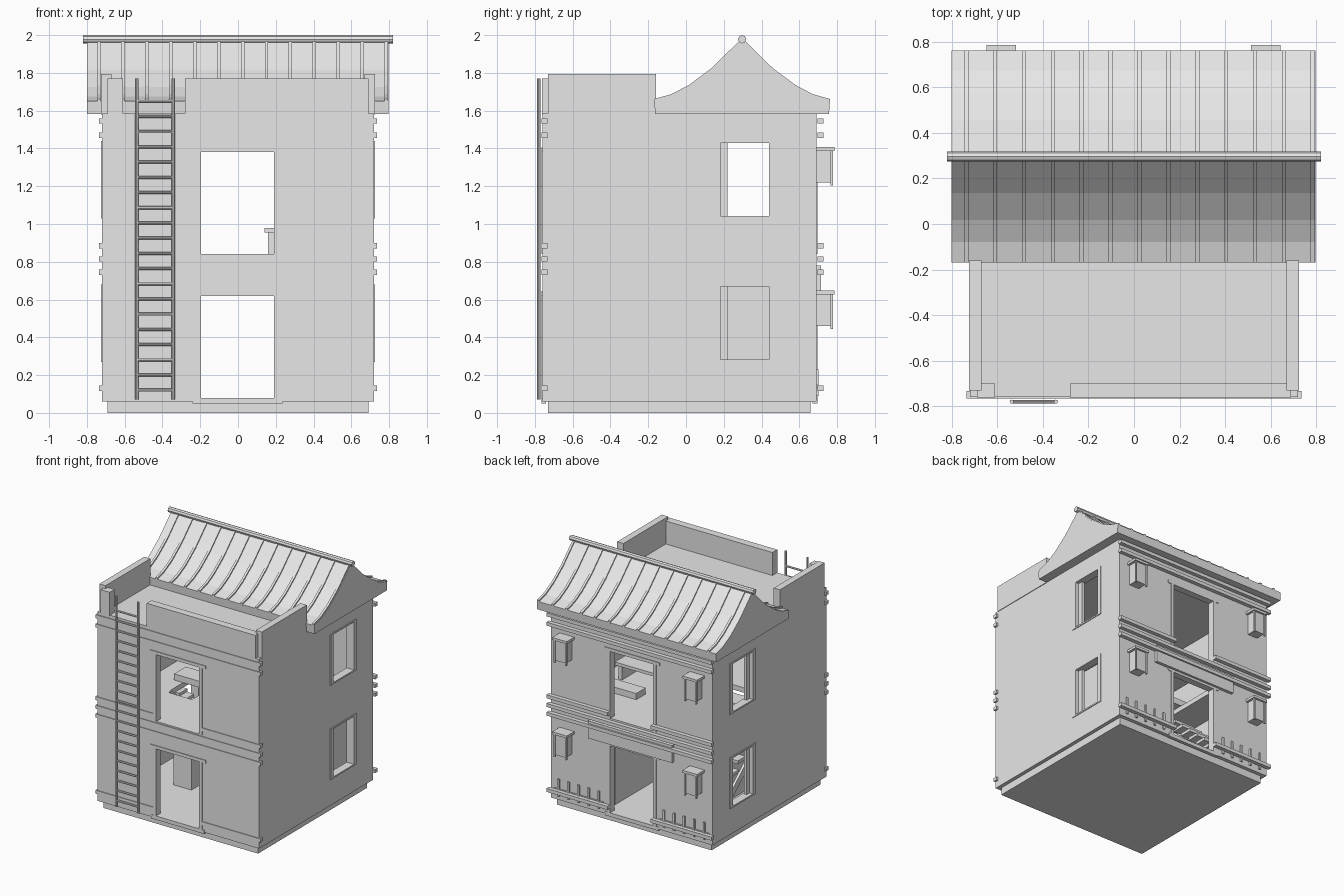
import bpy, bmesh, math
from mathutils import Vector

if "Cube" in bpy.data.objects:
    bpy.data.objects.remove(bpy.data.objects["Cube"])

grey = bpy.data.materials.new("plain_grey")
grey.diffuse_color = (0.8, 0.8, 0.8, 1)
grey.use_nodes = True
grey.node_tree.nodes["Principled BSDF"].inputs["Base Color"].default_value = grey.diffuse_color


def finish(name, bm):
    bmesh.ops.recalc_face_normals(bm, faces=bm.faces)
    me = bpy.data.meshes.new(name)
    bm.to_mesh(me)
    bm.free()
    me.materials.append(grey)
    ob = bpy.data.objects.new(name, me)
    bpy.context.collection.objects.link(ob)
    return ob


def boxes(name, items):
    """One object from boxes given as (x0, x1, y0, y1, z0, z1)."""
    bm = bmesh.new()
    for x0, x1, y0, y1, z0, z1 in items:
        vs = bmesh.ops.create_cube(bm, size=1)["verts"]
        for v in vs:
            v.co = Vector((x0 + (v.co.x + .5) * (x1 - x0),
                           y0 + (v.co.y + .5) * (y1 - y0),
                           z0 + (v.co.z + .5) * (z1 - z0)))
    return finish(name, bm)


def extrude_x(name, profile, spans):
    """Extrude a closed (y, z) outline along x for every span."""
    bm = bmesh.new()
    for x0, x1 in spans:
        f = bm.faces.new([bm.verts.new((x0, y, z)) for y, z in profile])
        new = bmesh.ops.extrude_face_region(bm, geom=[f])["geom"]
        for v in new:
            if isinstance(v, bmesh.types.BMVert):
                v.co.x = x1
    return finish(name, bm)


def rods(name, ends, r, sides=8):
    """Round bars between pairs of points."""
    bm = bmesh.new()
    for a, b in ends:
        a, b = Vector(a), Vector(b)
        d = b - a
        m = d.to_track_quat('Z', 'Y').to_matrix().to_4x4()
        m.translation = (a + b) / 2
        bmesh.ops.create_cone(bm, cap_ends=True, segments=sides, radius1=r,
                              radius2=r, depth=d.length, matrix=m)
    return finish(name, bm)


def wall_pieces(u0, u1, h0, h1, z0, z1, openings):
    """Split a wall (u, z rectangle) around stacked openings at u = h0..h1."""
    out = [(u0, h0, z0, z1), (h1, u1, z0, z1)]
    zs = [z0] + [z for o in openings for z in o] + [z1]
    return out + [(h0, h1, zs[i], zs[i + 1]) for i in range(0, len(zs), 2)]


W, YF, YB, T = 0.72, -0.76, 0.69, 0.05
Z0, Z1 = 0.06, 1.585
DOORS = [(0.08, 0.62), (0.84, 1.38)]
WINDOWS = [(0.27, 0.68), (1.03, 1.44)]

# Base, floors and roof deck
boxes("base", [(-.69, .69, -.73, .66, 0, .07)])
boxes("ground_floor", [(-W, W, YF, YB, .06, .08)])
boxes("upper_floor", [(-.67, -.42, -.3, .64, .80, .84), (-.67, -.2, -.71, -.3, .80, .84),
                      (-.2, .67, -.71, .64, .80, .84)])
boxes("roof_deck", [(-W, W, YF, YB, 1.55, Z1)])

# Walls with door and window openings
for name, y0, y1 in (("front_wall", YF, YF + T), ("back_wall", YB - T, YB)):
    boxes(name, [(a, b, y0, y1, c, d)
                 for a, b, c, d in wall_pieces(-W, W, -.195, .19, Z0, Z1, DOORS)])
for name, x0, x1 in (("left_wall", -W, -W + T), ("right_wall", W - T, W)):
    boxes(name, [(x0, x1, a, b, c, d)
                 for a, b, c, d in wall_pieces(YF + T, YB - T, .145, .475, Z0, Z1, WINDOWS)])

# Door trims: jambs, lintel and step
trim = []
for y0, y1 in ((YF - .006, YF + .02), (YB - .02, YB + .006)):
    for z0, z1 in DOORS:
        trim += [(-.22, -.195, y0, y1, z0, z1), (.19, .215, y0, y1, z0, z1),
                 (-.25, .245, y0, y1, z1, z1 + .025)]
    trim.append((-.24, .235, y0, y1, .05, .08))
boxes("door_trim", trim)

# Window frames, set inside the side openings
frames = []
for s in (-1, 1):
    xa, xb = sorted((s * .66, s * .726))
    xc, xd = sorted((s * .67, s * .695))
    for z0, z1 in WINDOWS:
        frames += [(xa, xb, .145, .182, z0, z1), (xa, xb, .44, .475, z0, z1),
                   (xa, xb, .145, .475, z0, z0 + .012), (xa, xb, .145, .475, z1 - .012, z1),
                   (xc, xd, .182, .22, z0, z1)]
boxes("window_frames", frames)

# Horizontal beams with ends sticking out of the corners
beams = []
for z in (1.545, 1.47, .885, .815, .745, .13):
    beams += [(-.735, .735, YF - .006, YF + .026, z - .014, z + .014)] if z > 1.4 or .7 < z < .83 else \
        [(-.735, -.195, YF - .006, YF + .026, z - .014, z + .014),
         (.19, .735, YF - .006, YF + .026, z - .014, z + .014)]
    beams += [(a, b, -y - .07, -y - .038, d, e) for a, b, y, c, d, e in beams[-2:] if abs(d - z + .014) < 1e-6]
boxes("corner_beams", beams)

# Parapets around the terrace
boxes("side_parapets", [(-.725, -.67, -.73, -.16, 1.58, 1.795), (.67, .725, -.73, -.16, 1.58, 1.795)])
boxes("front_parapet", [(-.69, -.61, -.762, -.70, 1.58, 1.77), (-.28, .69, -.762, -.70, 1.58, 1.77)])

# Curved roof: solid gable, ribs following the curve, ridge pole
curve = [(.465, 1.65), (.375, 1.675), (.28, 1.725), (.16, 1.815), (0, 1.972)]
RY = .297
front = [(RY - d, z) for d, z in curve]
back = [(RY + d, z) for d, z in reversed(curve[:-1])]
top = front + back
extrude_x("roof", top + [(RY + .46, 1.582), (RY - .46, 1.582)], [(-.8, .797)])
rib = [(y, z + .012) for y, z in top] + [(y, z - .006) for y, z in reversed(top)]
extrude_x("roof_ribs", rib, [(-.736 + i * .1267 - .009, -.736 + i * .1267 + .009) for i in range(13)])
rods("ridge_pole", [((-.82, RY, 1.978), (.82, RY, 1.978))], .022)

# Ladder
rods("ladder_rails", [((x, -.78, .07), (x, -.78, 1.77)) for x in (-.537, -.343)], .009)
rods("ladder_rungs", [((-.537, -.78, z), (-.343, -.78, z))
                      for z in [.12 + i * .0805 for i in range(20)]], .008)

# Back wall lanterns
for i, (x, z) in enumerate((x, z) for x in (-.583, .578) for z in (.46, 1.22)):
    boxes("lantern_%d" % i,
          [(x - .045, x + .045, YB, .77, z, z + .17), (x - .065, x + .065, YB, .786, z + .167, z + .187)]
          + [(x + s * .05 - .006, x + s * .05 + .006, .766, .779, z - .015, z + .17) for s in (-1, 1)])

# Sign board and picket fences on the back wall
boxes("sign_board", [(-.375, .375, YB, .715, .64, .78)])
pickets = []
for s in (-1, 1):
    a, b = sorted((s * .25, s * .69))
    pickets.append((a, b, YB, .697, .135, .15))
    pickets += [(s * (.29 + i * .09) - .008, s * (.29 + i * .09) + .008, YB, .702, .09, .23) for i in range(5)]
boxes("picket_fence", pickets)

# Interior stairs on the left, with a sloped stringer
N = 10
boxes("stairs", [(-.62, -.43, .55 - i * .085, .65 - i * .085, .08 + i * .076 + .05, .08 + i * .076 + .075)
                 for i in range(N)])
extrude_x("stair_stringers", [(.64, .08), (.56, .08), (-.3, .80), (-.3, .84), (-.26, .84)],
          [(-.64, -.62), (-.43, -.41)])

# Ground floor cabinets
boxes("cabinets", [(.24, .6, .05, .56, .08, .72), (-.4, -.24, -.25, .0, .08, .5)])

# Upper floor table, bench and cups
boxes("table", [(.14, .55, -.2, .12, .955, .98), (.16, .19, -.18, -.15, .84, .955),
                (.16, .19, .07, .1, .84, .955), (.5, .53, -.18, .1, .84, .955)])
boxes("benches", [(.22, .52, .2, .32, .84, .89), (-.5, -.22, -.1, .05, .84, .89)])
rods("cups", [((x, -.04, .98), (x, -.04, .98 + h)) for x, h in ((.24, .035), (.33, .05), (.42, .035))], .025)
